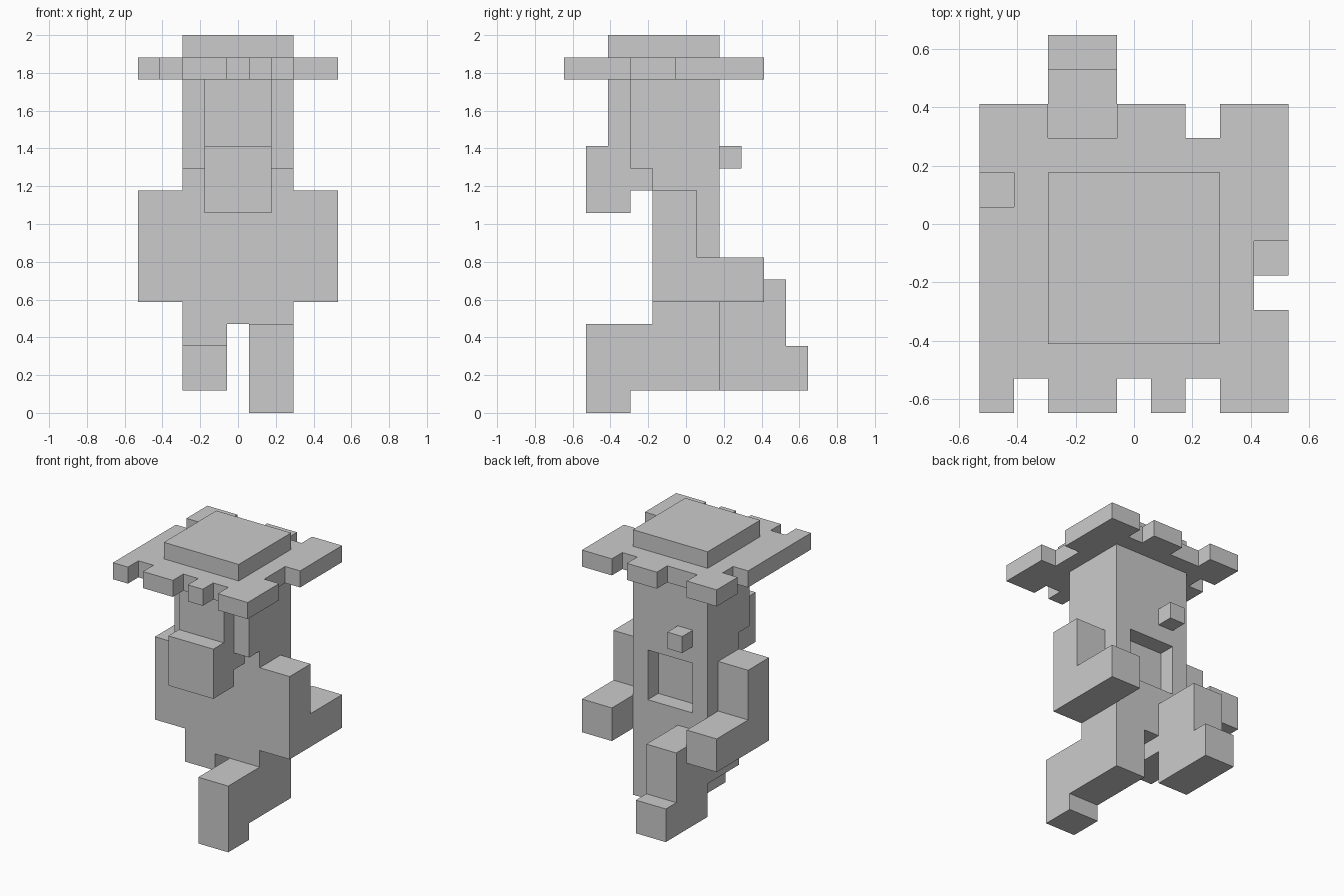
import bpy, bmesh

if "Cube" in bpy.data.objects:
    bpy.data.objects.remove(bpy.data.objects["Cube"])

U = 2 / 17  # one block


def place(axis, p, d):
    """Block coordinates (9 wide, 11 deep, 17 tall) to world position."""
    a, b = p
    x, y, z = {"x": (d, a, b), "y": (a, d, b), "z": (a, b, d)}[axis]
    return ((x - 4.5) * U, (y - 5.5) * U, z * U)


def extrude(name, axis, pts, lo, hi):
    """Extrude a flat outline along an axis from lo to hi."""
    bm = bmesh.new()
    face = bm.faces.new([bm.verts.new(place(axis, p, lo)) for p in pts])
    ext = bmesh.ops.extrude_face_region(bm, geom=[face], use_keep_orig=True)
    for v in ext["geom"]:
        if isinstance(v, bmesh.types.BMVert):
            v.co["xyz".index(axis)] += (hi - lo) * U
    bmesh.ops.recalc_face_normals(bm, faces=bm.faces)
    mesh = bpy.data.meshes.new(name)
    bm.to_mesh(mesh)
    bm.free()
    obj = bpy.data.objects.new(name, mesh)
    bpy.context.collection.objects.link(obj)
    return obj


def box(name, x, y, z):
    return extrude(name, "z", [(x[0], y[0]), (x[1], y[0]), (x[1], y[1]), (x[0], y[1])], *z)


# torso and back of head, with a square recess in the back
torso = extrude("torso", "y", [(2, 3), (4, 3), (4, 4), (7, 4), (7, 15), (2, 15)], 4, 7)
cutter = box("recess_cutter", (3, 6), (6, 8), (7, 10))
cutter.hide_render = True
cutter.hide_set(True)
cut = torso.modifiers.new("recess", "BOOLEAN")
cut.operation = "DIFFERENCE"
cut.solver = "EXACT"
cut.object = cutter

# face with jutting beard
extrude("face_and_beard", "x", [(1, 9), (3, 9), (3, 10), (4, 10), (4, 15), (2, 15), (2, 12), (1, 12)], 3, 6)

# cheeks and bent arms, one each side
for side, cheek_x, arm_x in (("left", 2, 0), ("right", 6, 7)):
    box(side + "_cheek", (cheek_x, cheek_x + 1), (3, 4), (11, 15))
    extrude(side + "_arm", "x", [(4, 5), (9, 5), (9, 7), (6, 7), (6, 10), (4, 10)], arm_x, arm_x + 2)

# knob on the back of the head
box("back_knob", (3, 4), (7, 8), (11, 12))

# striding legs
extrude("front_leg", "x", [(1, 0), (3, 0), (3, 1), (7, 1), (7, 4), (1, 4)], 5, 7)
extrude("back_leg", "x", [(7, 1), (11, 1), (11, 3), (10, 3), (10, 6), (7, 6)], 2, 4)

# ragged hat brim and crown
extrude("hat_brim", "z", [
    (0, 0), (1, 0), (1, 1), (2, 1), (2, 0), (4, 0), (4, 1), (5, 1), (5, 0), (6, 0), (6, 1),
    (7, 1), (7, 0), (9, 0), (9, 3), (8, 3), (8, 5), (9, 5), (9, 9), (7, 9), (7, 8), (6, 8),
    (6, 9), (4, 9), (4, 8), (2, 8), (2, 9), (0, 9), (0, 7), (1, 7), (1, 6), (0, 6)], 15, 16)
box("hat_crown", (2, 7), (2, 7), (16, 17))
